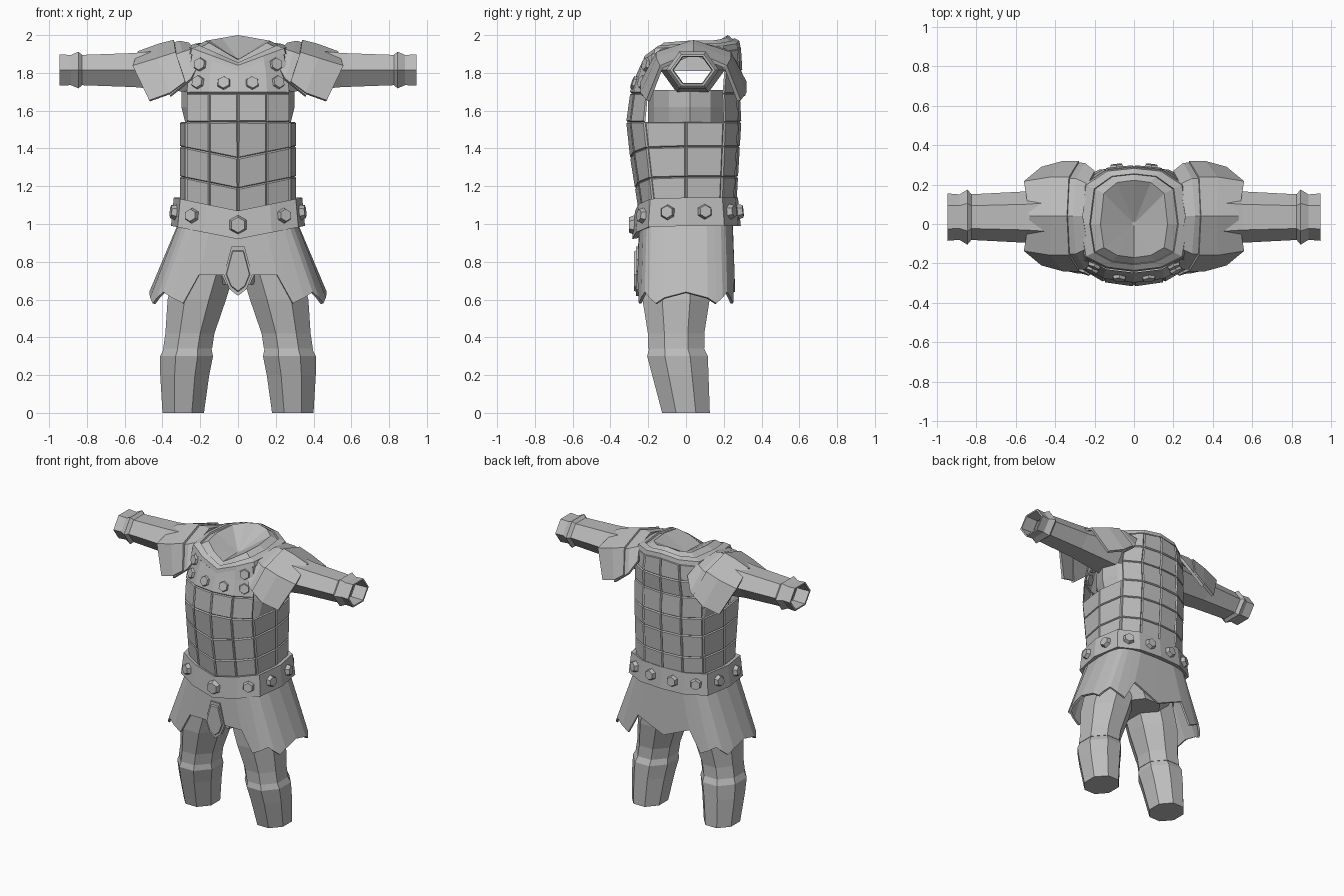
import bpy, bmesh, math
from mathutils import Vector

if "Cube" in bpy.data.objects:
    bpy.data.objects.remove(bpy.data.objects["Cube"], do_unlink=True)

colour = (0.5, 0.5, 0.5, 1)
grey = bpy.data.materials.new("plain_grey")
grey.use_nodes = True
grey.diffuse_color = colour
grey.node_tree.nodes["Principled BSDF"].inputs["Base Color"].default_value = colour


def finish(bm, name, mirror=False, thickness=None):
    """Turn a bmesh into a named object, optionally mirrored and thickened inward."""
    mesh = bpy.data.meshes.new(name)
    bm.to_mesh(mesh)
    bm.free()
    ob = bpy.data.objects.new(name, mesh)
    bpy.context.collection.objects.link(ob)
    mesh.materials.append(grey)
    if mirror:
        ob.modifiers.new("mirror", "MIRROR")
    if thickness:
        ob.modifiers.new("thickness", "SOLIDIFY").thickness = thickness
    return ob


def loft(rings, closed=True, caps=()):
    """Skin a row of equal point rings; returns the bmesh and its faces by (row, column)."""
    bm = bmesh.new()
    verts = [[bm.verts.new(point) for point in ring] for ring in rings]
    count = len(verts[0])
    faces = {}
    for row, (low, high) in enumerate(zip(verts, verts[1:])):
        for col in range(count if closed else count - 1):
            after = (col + 1) % count
            faces[row, col] = bm.faces.new((low[col], low[after], high[after], high[col]))
    for cap in caps:
        bm.faces.new(verts[cap] if cap else verts[cap][::-1])
    bm.normal_update()
    return bm, faces


def circle(sides, phase=0.0):
    """Unit polygon as (cosine, sine) pairs."""
    angles = [math.tau * (i + phase) / sides for i in range(sides)]
    return [(math.cos(a), math.sin(a)) for a in angles]


def body_ring(z, width, front, back, dip=0.0, rise=0.0):
    """Torso section from the front keel round to the spine, dipping in front."""
    across = (0, 0.5, 0.9, 1, 0.9, 0.5, 0)
    depth = (-1, -0.93, -0.7, 0, 0.7, 0.95, 1)
    half = []
    for u, v in zip(across, depth):
        lift = -dip if v < 0 else rise
        half.append((u * width, v * (front if v < 0 else back), z + lift * (1 - u)))
    return half + [(-x, y, height) for x, y, height in half[5:0:-1]]


def neck_ring(z, width):
    return body_ring(z, width, 0.65 * width + 0.06, 0.6 * width + 0.12, dip=0.1, rise=0.03)


def stud(name, place, normal, radius=0.042):
    """Six-sided tapered stud facing along the normal."""
    bm = bmesh.new()
    bmesh.ops.create_cone(bm, cap_ends=True, segments=6, radius1=radius,
                          radius2=radius * 0.78, depth=0.03)
    ob = finish(bm, name)
    ob.location = place + normal * 0.012
    ob.rotation_euler = normal.to_track_quat("Z", "Y").to_euler()


def studs_on(name, faces):
    for face in faces:
        stud(name, face.calc_center_median(), face.normal)


# Cuirass: rows of raised plates that swell at the chest, with open armholes
rings = []
for z in (1.04, 1.25, 1.41, 1.54, 1.69):
    swell = 1 - abs(z - 1.55) * 2
    rings.append(body_ring(z, 0.3, 0.23 + 0.08 * swell, 0.255 + 0.03 * swell,
                           dip=0.06 if z < 1.5 else 0))
rings.append(body_ring(1.81, 0.29, 0.25, 0.29, dip=0.02))
rings.append(neck_ring(1.91, 0.27))
bm, faces = loft(rings)
front_cols, back_cols = (0, 1, 10, 11), (4, 5, 6, 7)
plates, chest, armholes = [], [], []
for (row, col), face in faces.items():
    if row < 3 or col in back_cols or (row == 3 and col in front_cols):
        plates.append(face)
    elif col in front_cols:
        chest.append(face)
    elif row < 5:
        armholes.append(face)
studs_on("chest_stud", [faces[key] for key in ((4, 0), (4, 1), (4, 10), (4, 11), (5, 1), (5, 10))])
bmesh.ops.inset_individual(bm, faces=plates, thickness=0.008, depth=0.009)
bmesh.ops.inset_region(bm, faces=chest, thickness=0.006, depth=0.012)
bmesh.ops.delete(bm, geom=armholes, context="FACES")
finish(bm, "cuirass")

# Collar bands and the hollow inside the neck
rings = [neck_ring(1.91, 0.28), neck_ring(1.94, 0.27), neck_ring(1.955, 0.225),
         neck_ring(1.945, 0.22), neck_ring(1.97, 0.17)]
rings.append([(x * 0.05, y * 0.05, 1.875) for x, y, z in rings[-1]])
finish(loft(rings, caps=[-1])[0], "collar")

# Undershirt seen through the armholes
rings = [[(u * width, v * 0.22 + 0.02, z) for u, v in circle(12)]
         for z, width in ((1.3, 0.26), (1.5, 0.27), (1.62, 0.3), (1.71, 0.3))]
finish(loft(rings)[0], "undershirt")

# Sleeves and flared cuffs
tubes = {"sleeve": ((0.25, 0.17), (0.55, 0.13), (0.84, 0.115)),
         "cuff": ((0.82, 0.11), (0.845, 0.14), (0.885, 0.115), (0.945, 0.12),
                  (0.945, 0.105), (0.85, 0.1))}
for name, profile in tubes.items():
    rings = [[(x, 0.035 + u * r, 1.815 + v * r * 0.8) for u, v in circle(6)] for x, r in profile]
    finish(loft(rings)[0], name, mirror=True)


# Shoulder guards: two overlapping curved plates on each side
def guard_arch(x, crown, reach, drop):
    points = []
    for step in (2, 1, 0, -1, -2):
        angle = step * math.pi / 4
        fall = 1 - math.cos(angle)
        belly = (x - 0.3) * 0.2 * abs(math.sin(2 * angle))
        points.append((x + belly - 0.06 * fall, 0.04 + reach * math.sin(angle), crown - drop * fall))
    return points


inner = [guard_arch(0.26, 1.96, 0.23, 0.1), guard_arch(0.31, 1.97, 0.27, 0.2),
         guard_arch(0.42, 1.94, 0.275, 0.26)]
outer = [guard_arch(0.34, 1.975, 0.28, 0.22), guard_arch(0.42, 1.955, 0.28, 0.26),
         guard_arch(0.53, 1.915, 0.25, 0.26)]
finish(loft(inner, closed=False)[0], "shoulder_inner_plate", mirror=True, thickness=0.02)
finish(loft(outer, closed=False)[0], "shoulder_outer_plate", mirror=True, thickness=0.02)

# Belt with a stud on each panel beside the buckle
rings = [body_ring(z, width, width - 0.07, width - 0.065, dip=0.07)
         for z, width in ((1, 0.3), (0.99, 0.355), (1.14, 0.34), (1.13, 0.3))]
bm, faces = loft(rings)
studs_on("belt_stud", [faces[1, col] for col in range(1, 11)])
finish(bm, "belt")
stud("belt_buckle", Vector((0, -0.275, 0.995)), Vector((0, -1, 0)), radius=0.052)

# Skirt: flared panels with a pointed hem, notched at the centre front and back
hem = []
for i in range(17):
    angle = math.pi * i / 16
    swing = math.cos(angle)
    x = 0.47 * math.sqrt(abs(math.sin(angle)))
    y = math.copysign(math.sqrt(abs(swing)), -swing) * 0.26
    notched = i < 2 or i == 15
    hem.append((x if 0 < i < 16 else 0, y, 0.73 if notched else 0.61 + 0.03 * math.cos(i * math.pi / 2)))
waist = [(x * 0.65, y * 0.95, 1.03) for x, y, z in hem]
finish(loft([hem, waist], closed=False)[0], "skirt", mirror=True, thickness=0.015)

# Hanging front plate with a raised centre
half = [(0.035, 0.88), (0.075, 0.73), (0.045, 0.655)]
outline = [(-x, z) for x, z in half] + [(0, 0.62)] + half[::-1]
rings = [[(x * size, y, 0.75 + (z - 0.75) * size) for x, z in outline]
         for y, size in ((-0.24, 1), (-0.265, 1), (-0.265, 0.84), (-0.275, 0.8))]
finish(loft(rings, caps=[-1])[0], "hanging_plate")

# Hips and trouser legs
octagon = [(u * 1.08, v * 1.08) for u, v in circle(8, phase=0.5)]
rings = [[(u * width, v * 0.2, z) for u, v in octagon]
         for z, width in ((0.68, 0.15), (0.8, 0.29), (1.02, 0.27))]
finish(loft(rings, caps=[0])[0], "hips")
legs = {"trouser_thigh": ((0.34, 0.13), (0.42, 0.13), (0.6, 0.155), (0.8, 0.16)),
        "trouser_shin": ((0, 0.11), (0.2, 0.13), (0.3, 0.14), (0.36, 0.12))}
for name, profile in legs.items():
    rings = [[(0.29 - 0.2 * z * z + u * r, v * r * 1.15 - 0.15 * min(z, 0.35), z) for u, v in octagon]
             for z, r in profile]
    finish(loft(rings, caps=[0, -1])[0], name, mirror=True)
